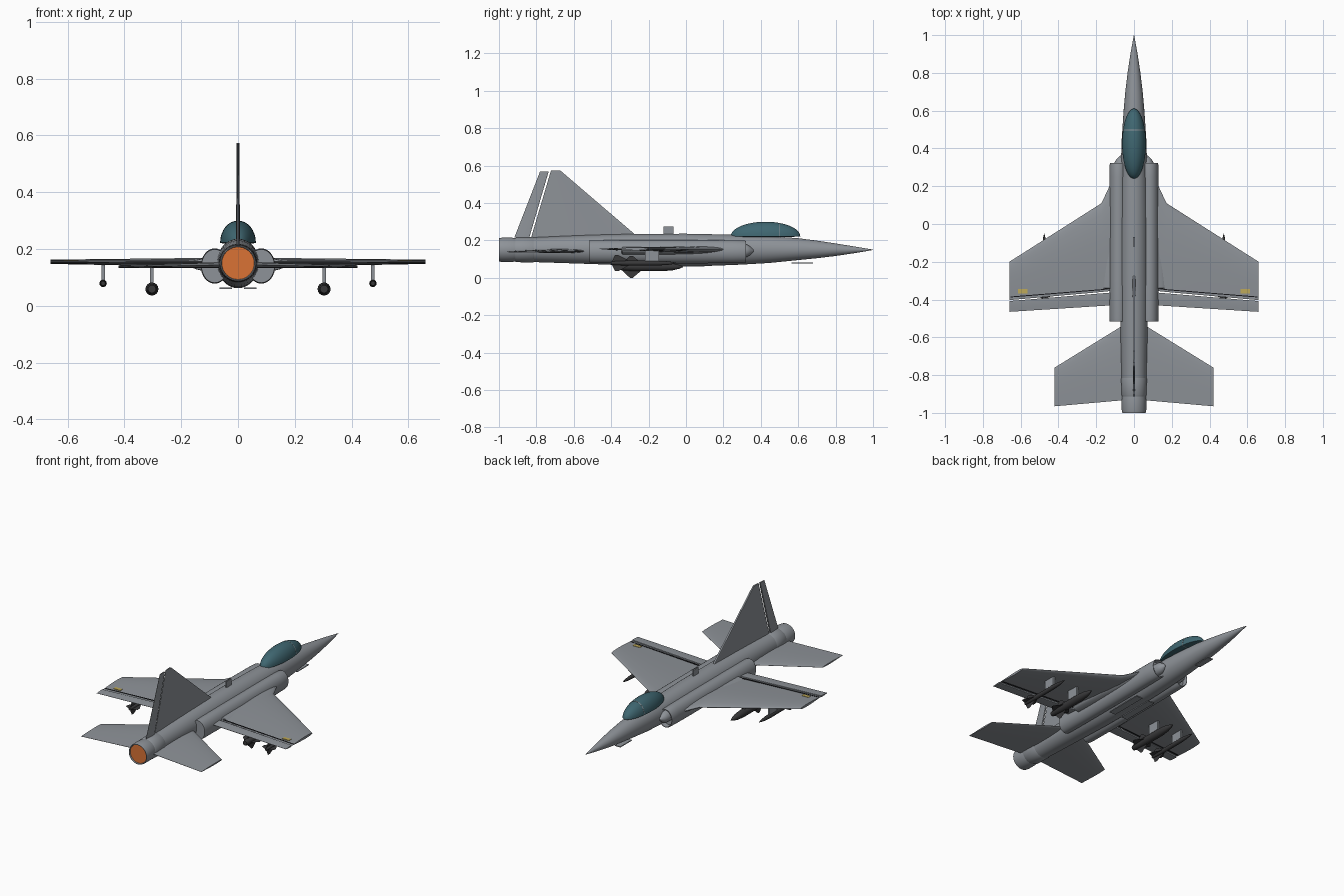
import bpy, bmesh, math
from math import sin, cos, pi, sqrt

if "Cube" in bpy.data.objects:
    bpy.data.objects.remove(bpy.data.objects["Cube"])


def material(name, rgb):
    m = bpy.data.materials.new(name)
    m.diffuse_color = (*rgb, 1)
    m.use_nodes = True
    m.node_tree.nodes["Principled BSDF"].inputs["Base Color"].default_value = m.diffuse_color
    return m


GREY = material("airframe grey", (0.27, 0.29, 0.315))
GLASS = material("canopy teal", (0.05, 0.135, 0.165))
GLOW = material("exhaust orange", (0.70, 0.17, 0.035))
DARK = material("weapon dark grey", (0.04, 0.04, 0.042))
LINE = material("seam black", (0.008, 0.008, 0.01))
YELLOW = material("marker yellow", (0.52, 0.40, 0.10))


def finish(name, bm, mats, mirror=False, angle=35):
    if all(len(e.link_faces) == 2 for e in bm.edges):
        bmesh.ops.recalc_face_normals(bm, faces=bm.faces)
    for f in bm.faces:
        f.smooth = True
    for e in bm.edges:
        e.smooth = len(e.link_faces) == 2 and e.calc_face_angle(0) < math.radians(angle)
    me = bpy.data.meshes.new(name)
    bm.to_mesh(me)
    bm.free()
    for m in mats:
        me.materials.append(m)
    ob = bpy.data.objects.new(name, me)
    bpy.context.collection.objects.link(ob)
    if mirror:
        ob.modifiers.new("Mirror", 'MIRROR').use_mirror_merge = False
    return ob


def skin(name, rings, mats, mirror=False, first_cap=0, angle=35):
    """Join equal-length closed rings of points and cap both ends."""
    bm = bmesh.new()
    vs = [[bm.verts.new(p) for p in r] for r in rings]
    n = len(vs[0])
    for a, b in zip(vs, vs[1:]):
        for i in range(n):
            bm.faces.new((a[i], a[(i + 1) % n], b[(i + 1) % n], b[i]))
    bm.faces.new(vs[0]).material_index = first_cap
    bm.faces.new(vs[-1])
    return finish(name, bm, mats, mirror, angle)


def loft(name, sections, mats, n=32, **kw):
    """Elliptical sections along y: (y, centre x, centre z, half width, up, down)."""
    rings = []
    for y, cx, cz, rx, up, dn in sections:
        ring = []
        for i in range(n):
            a = 2 * pi * i / n
            s = sin(a)
            ring.append((cx + rx * cos(a), y, cz + s * (up if s > 0 else dn)))
        rings.append(ring)
    return skin(name, rings, mats, **kw)


def foil(name, stations, mirror=True, upright=False, sharp=True):
    """Aerofoil panel: stations are (span, leading y, trailing y, offset, thickness)."""
    chord = [0, .015, .05, .12, .25, .4, .6, .8, 1]
    half = [0.05, .3, .55, .8, .98, 1, .8, .45, .08] if sharp else \
           [.8, .95, 1, 1, .95, .85, .65, .4, .12]
    rings = []
    for s, le, te, off, th in stations:
        prof = [(le + (te - le) * c, off + h * th / 2) for c, h in zip(chord, half)]
        prof += [(le + (te - le) * c, off - h * th / 2) for c, h in zip(chord[::-1], half[::-1])]
        rings.append([(o, y, s) if upright else (s, y, o) for y, o in prof])
    return skin(name, rings, [GREY], mirror=mirror)


def plate(name, corners, z0, z1, mat, mirror=True):
    return skin(name, [[(x, y, z) for x, y in corners] for z in (z0, z1)], [mat], mirror=mirror)


def rect(x0, x1, y0, y1):
    return [(x0, y0), (x1, y0), (x1, y1), (x0, y1)]


Z = 0.15

# Fuselage
body = [(-.90, .063, .064, .062), (-.80, .066, .067, .066), (-.65, .070, .074, .071),
        (-.50, .073, .080, .076), (-.30, .075, .085, .084), (0, .075, .086, .088),
        (.15, .073, .083, .085), (.30, .070, .079, .079), (.45, .065, .073, .070),
        (.60, .055, .062, .055), (.70, .046, .049, .045), (.80, .034, .034, .033),
        (.90, .019, .018, .018), (.96, .008, .008, .008), (1, .001, .001, .001)]
loft("fuselage", [(y, 0, Z, rx, u, d) for y, rx, u, d in body], [GREY], n=40)

# Exhaust collar and nozzle with glowing end
loft("exhaust_collar", [(y, 0, Z, r, r, r) for y, r in
     [(-.915, .055), (-.915, .062), (-.905, .066), (-.82, .068), (-.81, .064), (-.81, .055)]],
     [GREY], n=40)
loft("exhaust_nozzle", [(y, 0, Z, r, r, r) for y, r in
     [(-.992, .057), (-1, .059), (-1, .062), (-.985, .065), (-.93, .065), (-.905, .061)]],
     [GREY, GLOW], n=40, first_cap=1)

# Canopy dome and its frame
def dome(name, ys, grow, mat):
    secs = []
    for y in ys:
        k = sqrt(max(0.0004, 1 - ((y - .425) / .186) ** 2))
        secs.append((y, 0, .222, .063 * k + grow, .078 * k + grow, .004 * k))
    loft(name, secs, [mat], angle=50)


dome("canopy", [.425 - .186 * cos(pi * i / 24) for i in range(25)], 0, GLASS)
dome("canopy_frame", [.496, .5], .001, GREY)

# Engine intakes, shock cones and wing root fairings
loft("intake", [(y, .082, .14, .049 * k, .062 * k, .062 * k) for y, k in
     [(-.515, .8), (-.515, .95), (-.50, .98), (-.3, 1), (.1, 1), (.25, .98),
      (.315, .95), (.322, .92), (.322, .86), (.29, .82)]], [GREY], mirror=True)
loft("intake_shock_cone", [(y, .07, .145, .036 * k, .036 * k, .036 * k) for y, k in
     [(.28, 1), (.325, .95), (.345, .6), (.362, .1)]], [GREY], n=24, mirror=True)
loft("wing_root_fairing", [(y, .09, .145, rx, rz, rz) for y, rx, rz in
     [(-.345, .07, .014), (-.34, .081, .022), (-.25, .079, .024), (-.1, .07, .024),
      (0, .06, .024), (.1, .05, .022), (.22, .035, .01)]], [GREY], n=24, mirror=True)

# Wings and flaps
foil("wing", [(.05, .22, -.35, .152, .034), (.13, .2, -.355, .152, .034),
              (.172, .11, -.36, .153, .03), (.66, -.2, -.403, .155, .015)])
foil("flap", [(.11, -.362, -.43, .153, .011), (.66, -.408, -.465, .155, .009)], sharp=False)
plate("flap_seam", [(.14, -.346), (.17, -.35), (.655, -.389), (.655, -.384), (.17, -.345), (.14, -.341)],
      .1495, .1585, LINE)
plate("wing_marker", rect(.565, .613, -.367, -.344), .155, .161, YELLOW)

# Tailplanes
foil("tailplane", [(.05, -.53, -.932, .143, .022), (.08, -.55, -.935, .143, .021),
                   (.42, -.76, -.965, .138, .009)])

# Tail fin, rudder and spine aerial
def slope(z, y0, y1):
    return y0 + (y1 - y0) * (z - .22) / .35


foil("tail_fin", [(.20, -.235, slope(.20, -.827, -.723), 0, .014),
                  (.574, -.672, slope(.574, -.827, -.723), 0, .010)],
     mirror=False, upright=True, sharp=False)
foil("rudder", [(.215, -.838, -.918, 0, .012), (.57, -.734, -.78, 0, .009)],
     mirror=False, upright=True, sharp=False)
plate("spine_aerial", rect(-.004, .004, -.12, -.068), .225, .274, GREY, mirror=False)

# Belly doors
plate("nose_door", rect(-.018, .018, .565, .68), .076, .081, GREY, mirror=False)
plate("belly_door", rect(.022, .066, -.14, .1), .060, .065, GREY)

# Underwing stores: bodies, crossed tail fins and pylons
def store(name, x, z, r, tail, nose, fin_y, fin_r):
    L = nose - tail
    loft(name, [(tail + L * t, x, z, r * k, r * k, r * k) for t, k in
         [(0, .6), (.06, .8), (.25, 1), (.7, 1), (.84, .8), (.94, .45), (1, .06)]],
         [DARK], n=16, mirror=True)
    bm = bmesh.new()
    for i in range(4):
        c, s = cos(i * pi / 2), sin(i * pi / 2)
        bm.faces.new([bm.verts.new((x + c * d, y, z + s * d))
                      for y, d in zip(fin_y, (0, fin_r, fin_r, 0))])
    finish(name + "_fins", bm, [DARK], mirror=True)
    plate(name + "_pylon", rect(x - .006, x + .006, -.22, -.145), z + r * .7, .152, GREY)


store("inner_store", .303, .059, .023, -.365, -.015, (-.215, -.285, -.30, -.36), .059)
store("outer_store", .475, .079, .013, -.40, -.05, (-.28, -.36, -.38, -.40), .042)
